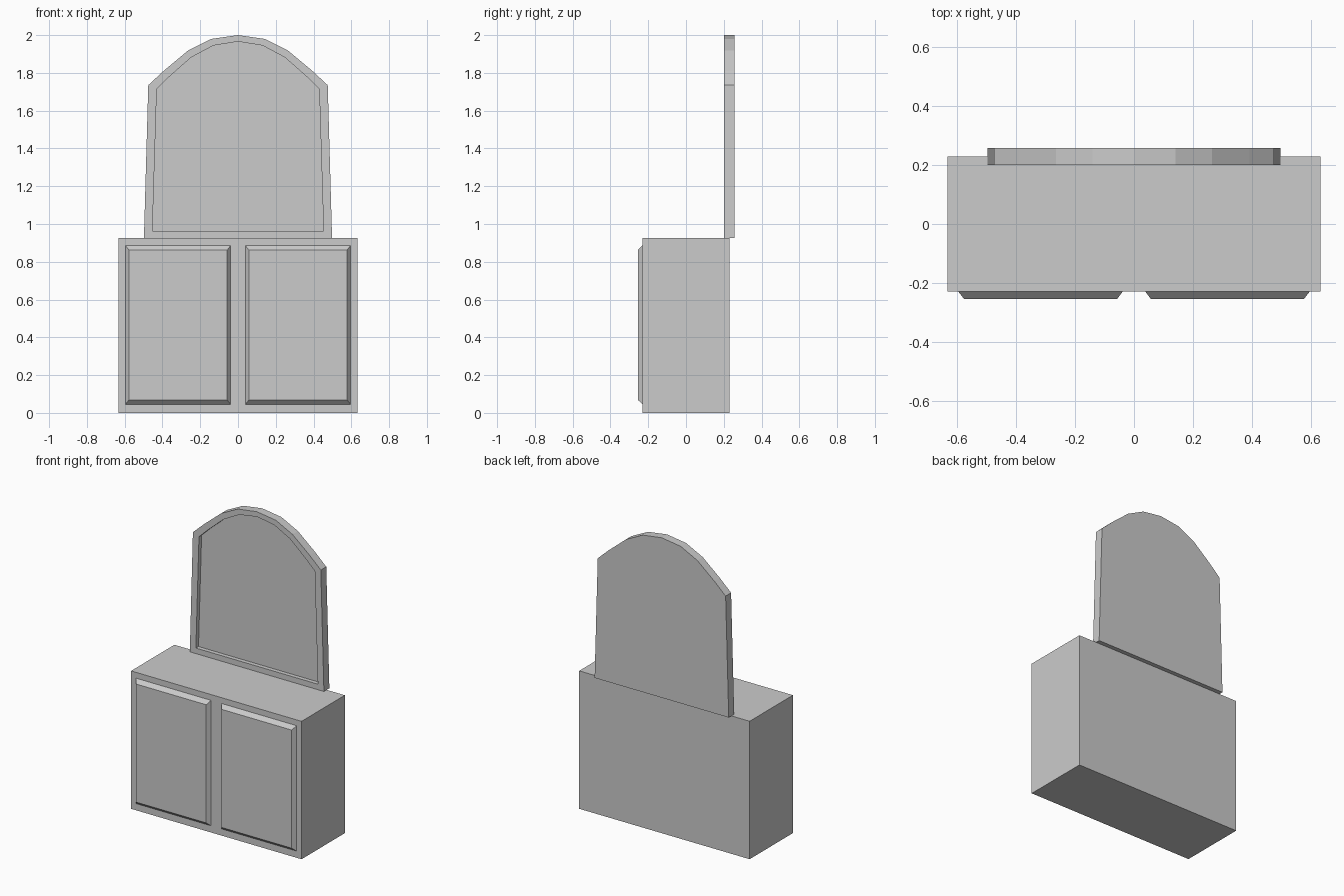
import bpy

if "Cube" in bpy.data.objects:
    bpy.data.objects.remove(bpy.data.objects["Cube"])

def make_object(name, verts, faces):
    mesh = bpy.data.meshes.new(name)
    mesh.from_pydata(verts, [], faces)
    mesh.update()
    obj = bpy.data.objects.new(name, mesh)
    bpy.context.collection.objects.link(obj)
    return obj

def loft(name, rings):
    """Bridge (profile, y) rings, profiles counter-clockwise seen from the front; rings run back to front."""
    n = len(rings[0][0])
    verts = [(x, y, z) for profile, y in rings for x, z in profile]
    faces = [tuple(reversed(range(n)))]
    for r in range(len(rings) - 1):
        a, b = r * n, (r + 1) * n
        faces += [(a + i, a + (i + 1) % n, b + (i + 1) % n, b + i) for i in range(n)]
    faces.append(tuple(range(len(verts) - n, len(verts))))
    return make_object(name, verts, faces)

def rect(x0, x1, z0, z1):
    return [(x0, z0), (x1, z0), (x1, z1), (x0, z1)]

def mirrored(half):
    """Complete a right half outline whose last point is on the centre line."""
    return half + [(-x, z) for x, z in reversed(half[:-1])]

# Cabinet body
body = rect(-0.633, 0.633, 0, 0.926)
loft("cabinet_body", [(body, 0.229), (body, -0.23)])

# Pair of raised doors with chamfered edges
for side, name in ((-1, "left_door"), (1, "right_door")):
    cx = side * 0.3175
    outer = rect(cx - 0.279, cx + 0.279, 0.045, 0.887)
    inner = rect(cx - 0.26, cx + 0.26, 0.069, 0.862)
    loft(name, [(outer, -0.23), (inner, -0.255)])

# Arched mirror: outer frame stepping back to the recessed glass
frame = mirrored([(0.498, 0.926), (0.475, 1.735), (0.392, 1.812),
                  (0.265, 1.918), (0.141, 1.98), (0, 2.0)])
glass = mirrored([(0.453, 0.963), (0.430, 1.716), (0.366, 1.778),
                  (0.248, 1.882), (0.130, 1.945), (0, 1.966)])
loft("arched_mirror", [(frame, 0.258), (frame, 0.2), (glass, 0.2), (glass, 0.228)])
